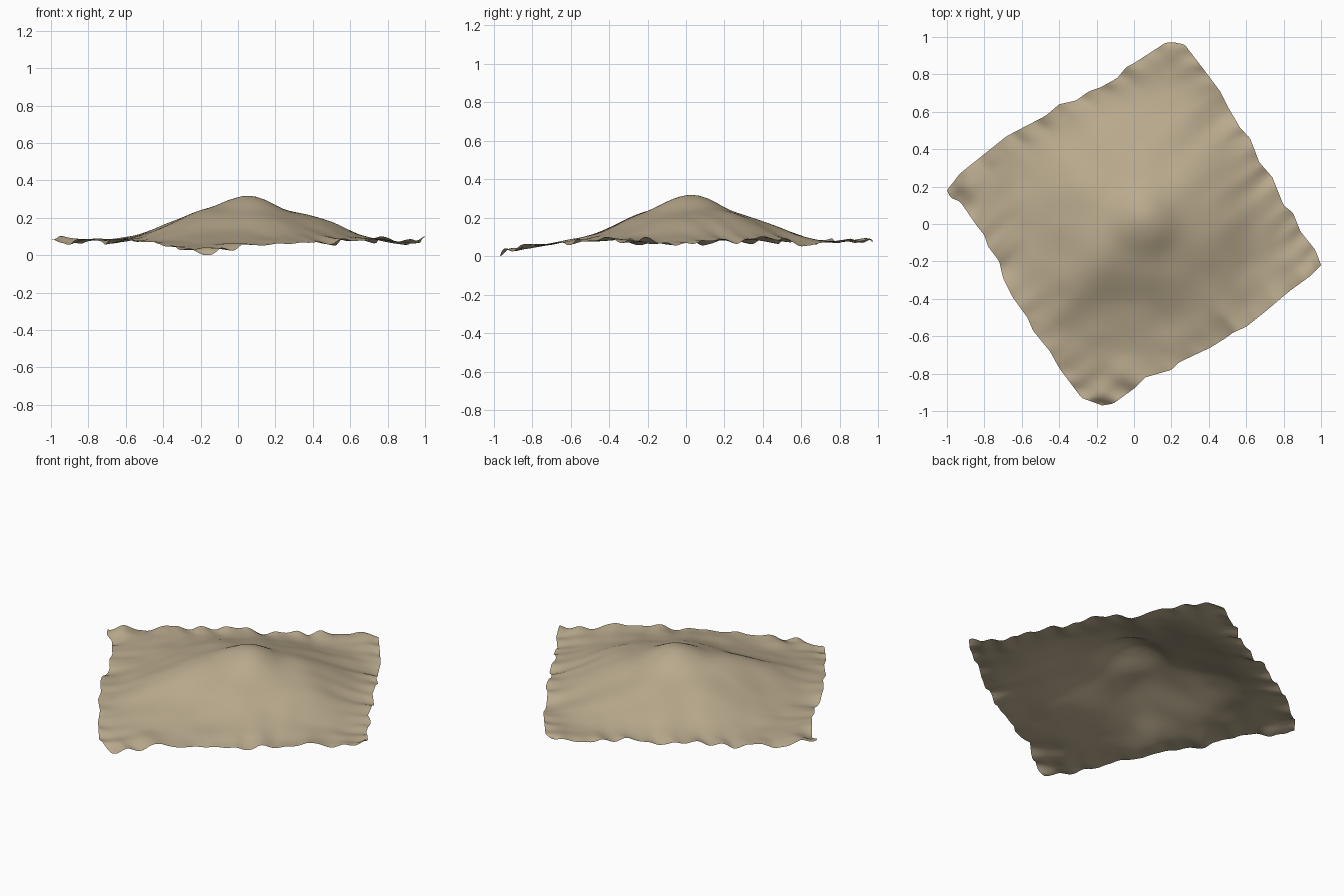
import bpy, bmesh, math
from mathutils import Vector, noise

if "Cube" in bpy.data.objects:
    bpy.data.objects.remove(bpy.data.objects["Cube"])

N = 80  # grid resolution

# Outline of the sheet: four wavy sides between the west, south, east, north corners
SW = [(-1, .18), (-.98, .14), (-.93, .12), (-.84, -.01), (-.8, -.06), (-.78, -.12), (-.72, -.2), (-.7, -.29),
      (-.65, -.39), (-.57, -.5), (-.54, -.57), (-.45, -.68), (-.4, -.77), (-.28, -.93), (-.17, -.97)]
SE = [(-.17, -.97), (-.11, -.96), (0, -.88), (.06, -.82), (.2, -.78), (.24, -.74), (.41, -.66),
      (.49, -.61), (.53, -.58), (.6, -.55), (.7, -.47), (.83, -.36), (.94, -.28), (1, -.22)]
NW = [(-1, .18), (-.93, .27), (-.83, .35), (-.68, .47), (-.47, .58), (-.4, .64), (-.31, .66),
      (-.24, .71), (-.18, .73), (-.09, .78), (-.04, .84), (0, .86), (.17, .97), (.22, .97)]
NE = [(.22, .97), (.27, .96), (.37, .83), (.46, .71), (.5, .63), (.57, .51), (.62, .46), (.67, .33),
      (.74, .25), (.8, .1), (.85, .06), (.89, -.04), (.97, -.14), (1, -.22)]

# Mound profile (radius, height) and local ridges / hollows (x, y, amount, spread)
PROFILE = [(0, .33), (.1, .305), (.2, .25), (.4, .18), (.6, .112), (.72, .088), (2, .085)]
BUMPS = [(-.2, -.18, .035, .16), (.33, .25, .025, .16), (.03, -.45, -.022, .2), (.48, .0, .025, .15),
         (-.36, -.36, .03, .15), (-.35, .15, .015, .2), (-.17, -1.0, -.057, .25), (-.87, .18, .015, .1)]


def sample(pts, n):
    """Evenly spaced points along a polyline."""
    P = [Vector(p) for p in pts]
    d = [0]
    for a, b in zip(P, P[1:]):
        d.append(d[-1] + (b - a).length)
    out, k = [], 0
    for i in range(n + 1):
        s = d[-1] * i / n
        while k < len(P) - 2 and s > d[k + 1]:
            k += 1
        out.append(P[k].lerp(P[k + 1], (s - d[k]) / (d[k + 1] - d[k])))
    return out


def profile(r):
    for (a, ha), (b, hb) in zip(PROFILE, PROFILE[1:]):
        if r <= b:
            return ha + (hb - ha) * (r - a) / (b - a)
    return PROFILE[-1][1]


def height(p, s, t):
    # average the profile a little so its joints are soft
    r = math.hypot(p.x - .05, p.y - .02)
    z = (profile(abs(r - .04)) + 2 * profile(r) + profile(r + .04)) / 4
    for x, y, a, w in BUMPS:
        z += a * math.exp(-((p.x - x) ** 2 + (p.y - y) ** 2) / (w * w))
    # soft creases everywhere, stronger crumples running in from the rim
    z += .010 * noise.noise(Vector((p.x * 5, p.y * 5, 3)))
    for d, along, seed in ((s, t, 1), (1 - s, t, 7), (t, s, 13), (1 - t, s, 19)):
        z += .032 * math.exp(-d / .08) * noise.noise(Vector((along * 16, d * 4, seed + .5)))
    return max(z, 0)


# Draped sheet with a mound, filled between the four sides
b, r, l, t_ = sample(SW, N), sample(SE, N), sample(NW, N), sample(NE, N)
bm = bmesh.new()
rows = []
for j in range(N + 1):
    row = []
    for i in range(N + 1):
        s, t = i / N, j / N
        p = (b[i] * (1 - t) + t_[i] * t + l[j] * (1 - s) + r[j] * s
             - b[0] * (1 - s) * (1 - t) - b[N] * s * (1 - t) - t_[0] * (1 - s) * t - t_[N] * s * t)
        row.append(bm.verts.new((p.x, p.y, height(p, s, t))))
    rows.append(row)
for j in range(N):
    for i in range(N):
        f = bm.faces.new((rows[j][i], rows[j][i + 1], rows[j + 1][i + 1], rows[j + 1][i]))
        f.smooth = True
low = min(v.co.z for v in bm.verts)
for v in bm.verts:
    v.co.z -= low

me = bpy.data.meshes.new("ground_mound")
bm.to_mesh(me)
bm.free()
mat = bpy.data.materials.new("sandy tan")
mat.diffuse_color = (.49, .405, .27, 1)
mat.use_nodes = True
mat.node_tree.nodes["Principled BSDF"].inputs["Base Color"].default_value = mat.diffuse_color
me.materials.append(mat)
bpy.context.collection.objects.link(bpy.data.objects.new("ground_mound", me))
